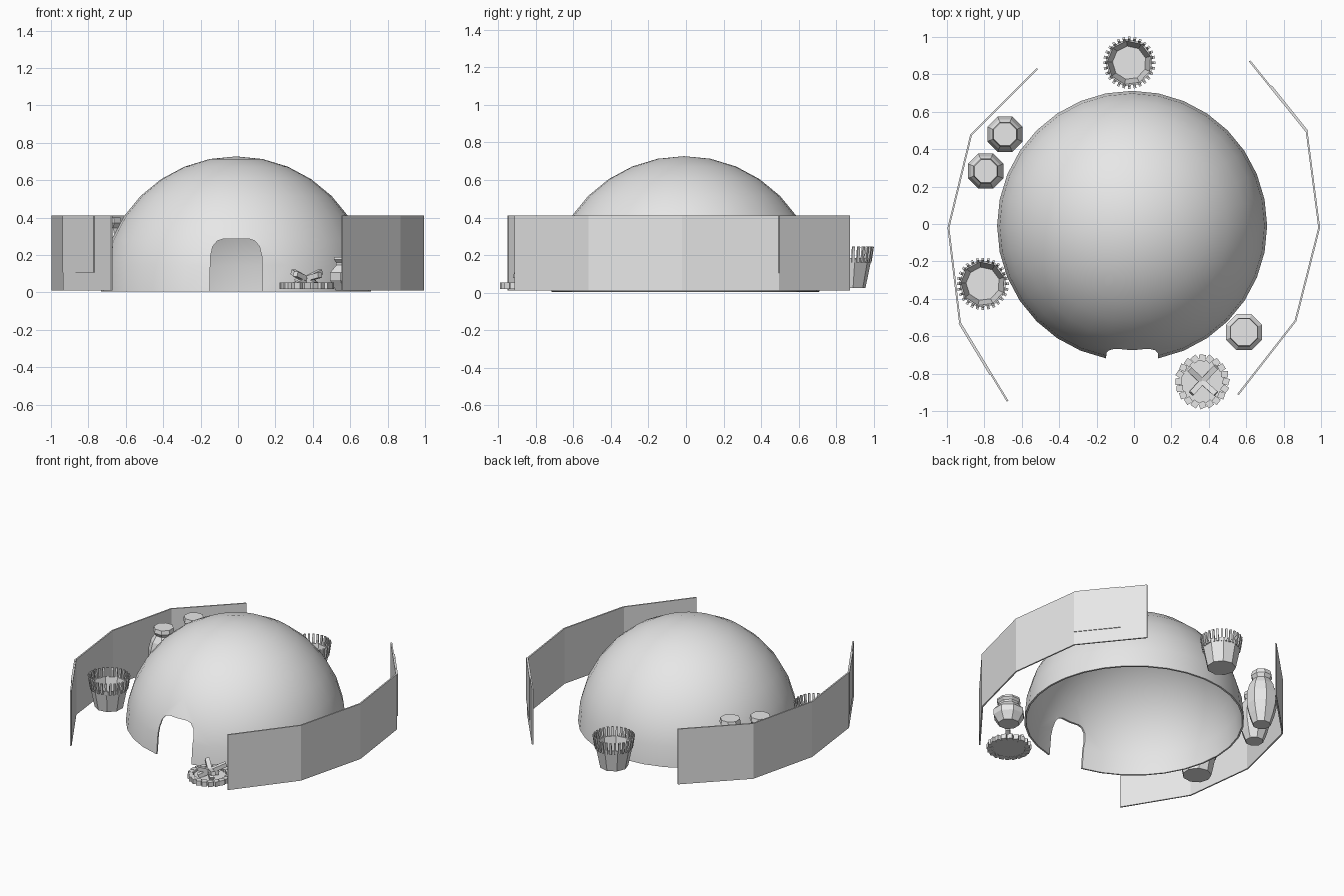
import bpy, bmesh, math, random
from mathutils import Vector, Matrix

random.seed(4)
if "Cube" in bpy.data.objects:
    bpy.data.objects.remove(bpy.data.objects["Cube"], do_unlink=True)

clay = bpy.data.materials.new("pale grey")
clay.use_nodes = True
clay.diffuse_color = (0.8, 0.8, 0.8, 1)
clay.node_tree.nodes["Principled BSDF"].inputs["Base Color"].default_value = (0.8, 0.8, 0.8, 1)


def finish(name, bm):
    bmesh.ops.recalc_face_normals(bm, faces=bm.faces)
    me = bpy.data.meshes.new(name)
    bm.to_mesh(me)
    bm.free()
    me.materials.append(clay)
    ob = bpy.data.objects.new(name, me)
    bpy.context.collection.objects.link(ob)
    return ob


def lathe(bm, profile, sides, turn=0.0):
    """Closed solid from (radius, z) rings, capped at both ends."""
    rings = []
    for r, z in profile:
        angles = [turn + math.tau * i / sides for i in range(sides)]
        rings.append([bm.verts.new((r * math.cos(a), r * math.sin(a), z)) for a in angles])
    for low, high in zip(rings, rings[1:]):
        for i in range(sides):
            j = (i + 1) % sides
            bm.faces.new((low[i], low[j], high[j], high[i]))
    bm.faces.new(rings[0])
    bm.faces.new(rings[-1])


def box(bm, size, matrix):
    bmesh.ops.create_cube(bm, size=1, matrix=matrix @ Matrix.Diagonal((*size, 1)))


def prism(name, points, lift):
    """Extrude a planar outline along a vector."""
    bm = bmesh.new()
    face = bm.faces.new([bm.verts.new(p) for p in points])
    out = bmesh.ops.extrude_face_region(bm, geom=[face])
    bmesh.ops.translate(bm, vec=lift, verts=[v for v in out["geom"] if isinstance(v, bmesh.types.BMVert)])
    return finish(name, bm)


# Dome shell with an arched doorway
bm = bmesh.new()
bmesh.ops.create_uvsphere(bm, u_segments=32, v_segments=16, radius=0.722)
bmesh.ops.bisect_plane(bm, geom=bm.verts[:] + bm.edges[:] + bm.faces[:], dist=1e-4,
                       plane_co=(0, 0, 0), plane_no=(0, 0, -1), clear_outer=True)
dome = finish("dome", bm)
dome.location = (-0.01, -0.01, 0.005)
shell = dome.modifiers.new("shell", "SOLIDIFY")
shell.thickness = 0.012
half = [(0.14, -0.1), (0.138, 0.19), (0.125, 0.245), (0.1, 0.275), (0.07, 0.285)]
outline = [(x, z) for x, z in half] + [(-x, z) for x, z in reversed(half)]
cutter = prism("door_cutter", [(x - 0.01, -1, z) for x, z in outline], (0, 0.75, 0))
cutter.hide_render = True
cutter.hide_set(True)
door = dome.modifiers.new("doorway", "BOOLEAN")
door.object = cutter
door.solver = "EXACT"
bpy.context.view_layer.objects.active = dome
dome.select_set(True)
for m in ("shell", "doorway"):
    bpy.ops.object.modifier_apply(modifier=m)
bpy.ops.object.shade_smooth_by_angle(angle=math.radians(35))
dome.select_set(False)
bpy.data.objects.remove(cutter, do_unlink=True)


# Windbreak walls, each bent in four panels
def wall(name, path, base, height, thick):
    pts = [Vector((x, y, 0)) for x, y in path]
    inner = []
    for i, p in enumerate(pts):
        along = (pts[min(i + 1, len(pts) - 1)] - pts[max(i - 1, 0)]).normalized()
        side = Vector((-along.y, along.x, 0))
        if side.dot(p) > 0:
            side = -side
        inner.append(p + side * thick)
    up = Vector((0, 0, base))
    return prism(name, [p + up for p in pts + inner[::-1]], (0, 0, height))


left_path = [(0.622, 0.875), (0.928, 0.495), (0.995, -0.02), (0.868, -0.52), (0.56, -0.915)]
right_path = [(-0.52, 0.835), (-0.875, 0.48), (-0.997, -0.02), (-0.935, -0.53), (-0.68, -0.95)]
wall("left_wall", left_path, 0.01, 0.4, 0.01)
wall("right_wall", right_path, 0.01, 0.4, 0.01)

# Thin patches on the outer faces of two panels
wall("left_wall_patch", [(0.737, 0.741), (0.932, 0.497)], 0.105, 0.306, 0.008)
wall("right_wall_patch", [(-0.938, -0.532), (-0.772, -0.808)], 0.105, 0.306, 0.008)


# Open baskets with upright stake ends
def basket(name, x, y):
    bm = bmesh.new()
    lathe(bm, [(0.095, 0.025), (0.128, 0.185), (0.118, 0.185), (0.09, 0.04)], 9, 0.3)
    stakes = 28
    for i in range(stakes):
        turn = Matrix.Rotation(math.tau * i / stakes, 4, "Z")
        lean = Matrix.Rotation(0.15, 4, "Y")
        box(bm, (0.012, 0.014, 0.085), turn @ Matrix.Translation((0.127, 0, 0.203)) @ lean)
    finish(name, bm).location = (x, y, 0)


basket("back_basket", -0.025, 0.862)
basket("side_basket", -0.808, -0.32)


# Eight-sided jars
tall = [(0.06, 0.01), (0.085, 0.08), (0.102, 0.15), (0.102, 0.23), (0.085, 0.3),
        (0.058, 0.345), (0.072, 0.37), (0.066, 0.4)]
short = [(0.07, 0.01), (0.085, 0.035), (0.104, 0.065), (0.104, 0.105), (0.068, 0.145),
         (0.068, 0.16), (0.082, 0.175), (0.078, 0.19)]
for name, profile, x, y, scale in (("tall_jar_back", tall, -0.69, 0.48, 1),
                                   ("tall_jar_front", tall, -0.793, 0.283, 0.93),
                                   ("short_jar", short, 0.588, -0.578, 1)):
    bm = bmesh.new()
    lathe(bm, profile, 8, math.pi / 8)
    jar = finish(name, bm)
    jar.location = (x, y, 0)
    jar.scale.z = scale

# Fire pit: ash bed, stone ring and crossed logs
pit = (0.365, -0.842, 0)
bm = bmesh.new()
lathe(bm, [(0.125, 0.022), (0.125, 0.035)], 20)
finish("ash_bed", bm).location = pit

bm = bmesh.new()
stones = 20
for i in range(stones):
    turn = Matrix.Rotation(math.tau * i / stones, 4, "Z")
    twist = Matrix.Rotation(random.uniform(-0.5, 0.5), 4, "Z")
    box(bm, (0.035, 0.035, 0.034), turn @ Matrix.Translation((0.126, 0, 0.036)) @ twist)
finish("stone_ring", bm).location = pit

bm = bmesh.new()
for angle, tilt, length in ((46, -20, 0.2), (136, -22, 0.18), (228, -18, 0.15), (318, -12, 0.17)):
    turn = Matrix.Rotation(math.radians(angle), 4, "Z")
    lean = Matrix.Rotation(math.radians(tilt), 4, "Y")
    box(bm, (length, 0.03, 0.028), turn @ Matrix.Translation((0.015, 0, 0.075)) @ lean)
finish("logs", bm).location = pit
